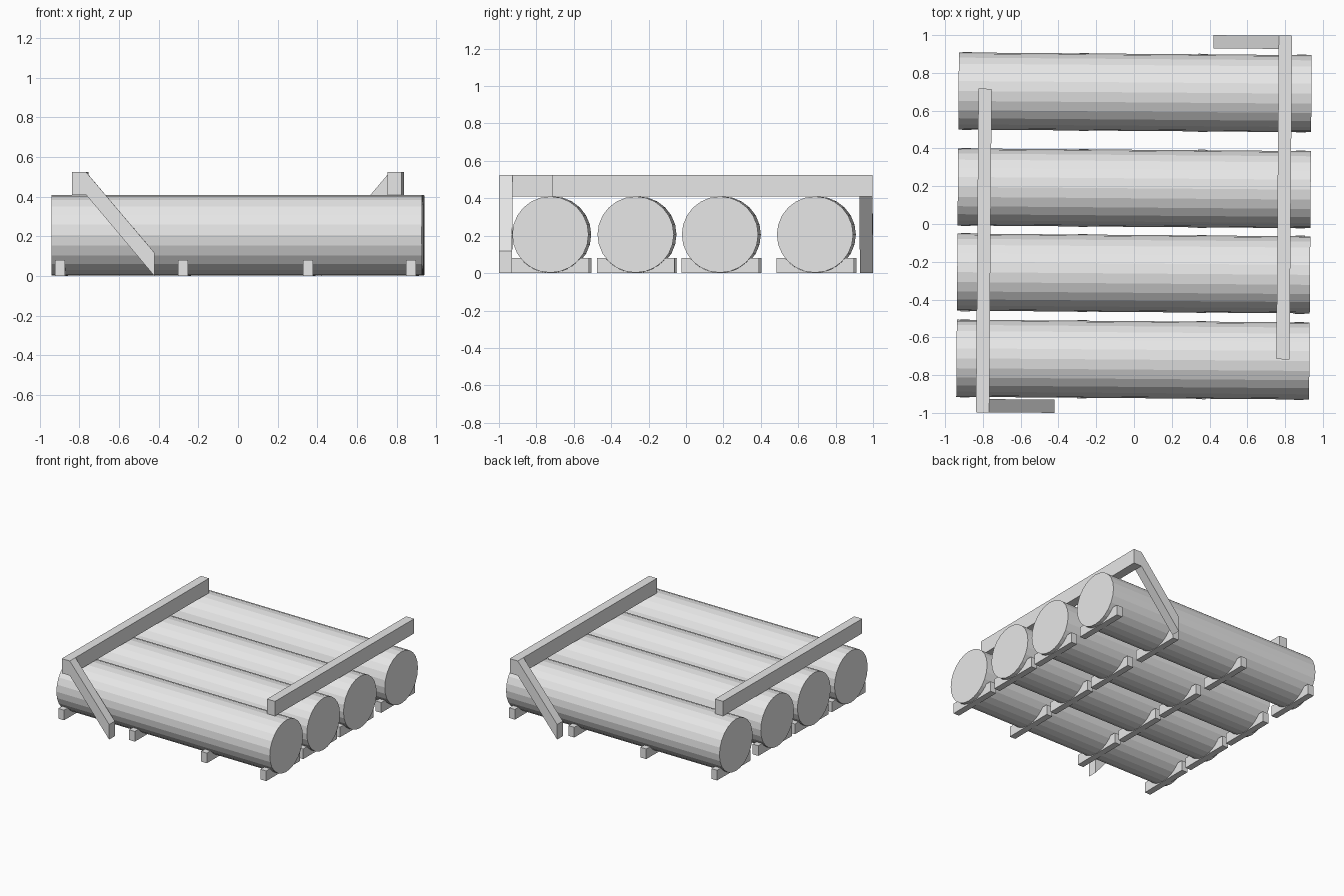
import bpy, bmesh, math
from mathutils import Matrix

if "Cube" in bpy.data.objects:
    bpy.data.objects.remove(bpy.data.objects["Cube"])

R, CZ = 0.204, 0.206                      # log radius and centre height
YAW = Matrix.Rotation(-0.0077, 4, 'Z')    # the whole stack is slightly turned
grey = bpy.data.materials.new("light_grey")
grey.diffuse_color = (0.8, 0.8, 0.8, 1)
grey.use_nodes = True
grey.node_tree.nodes["Principled BSDF"].inputs["Base Color"].default_value = grey.diffuse_color


def prism(name, outline, axis, lo, hi, turn=False):
    """Extrude an outline along x (points are y,z) or along y (points are x,z)."""
    bm = bmesh.new()
    def pt(p, t):
        return (t, p[0], p[1]) if axis == 'x' else (p[0], t, p[1])
    a = [bm.verts.new(pt(p, lo)) for p in outline]
    b = [bm.verts.new(pt(p, hi)) for p in outline]
    bm.faces.new(a)
    bm.faces.new(b)
    n = len(outline)
    for i in range(n):
        j = (i + 1) % n
        bm.faces.new((a[i], a[j], b[j], b[i]))
    if turn:                              # half turn copy on the opposite corner
        bm.transform(Matrix.Rotation(math.pi, 4, 'Z'))
    bm.transform(YAW)
    bmesh.ops.recalc_face_normals(bm, faces=bm.faces)
    mesh = bpy.data.meshes.new(name)
    bm.to_mesh(mesh)
    bm.free()
    mesh.materials.append(grey)
    ob = bpy.data.objects.new(name, mesh)
    bpy.context.collection.objects.link(ob)


# Four faceted cylinders, each resting on four curved saddle blocks
for k, y in enumerate((-0.718, -0.262, 0.189, 0.697)):
    circle = [(y + R * math.cos(math.tau * i / 24), CZ + R * math.sin(math.tau * i / 24))
              for i in range(24)]
    prism(f"cylinder_{k}", circle, 'x', -0.934, 0.934)
    half = math.acos((CZ - 0.08) / R)     # half angle of the cradle cut
    cut = [(y + R * math.sin(half * t / 6), CZ - R * math.cos(half * t / 6))
           for t in range(6, -7, -1)]
    saddle = [(y - 0.207, 0), (y + 0.207, 0), (y + 0.207, 0.08)] + cut + [(y - 0.207, 0.08)]
    for m, x in enumerate((-0.89, -0.27, 0.36, 0.88)):
        prism(f"saddle_block_{k}_{m}", saddle, 'x', x - 0.025, x + 0.025)

# Two cross beams with a slanted brace at opposite corners
beam = [(-0.829, 0.41), (-0.759, 0.41), (-0.759, 0.525), (-0.829, 0.525)]
brace = [(-0.759, 0.41), (-0.414, 0), (-0.414, 0.118), (-0.759, 0.525)]
for side, turn in (("left", False), ("right", True)):
    prism(f"{side}_beam", beam, 'y', -1.003, 0.71, turn)
    prism(f"{side}_brace", brace, 'y', -1.003, -0.933, turn)
